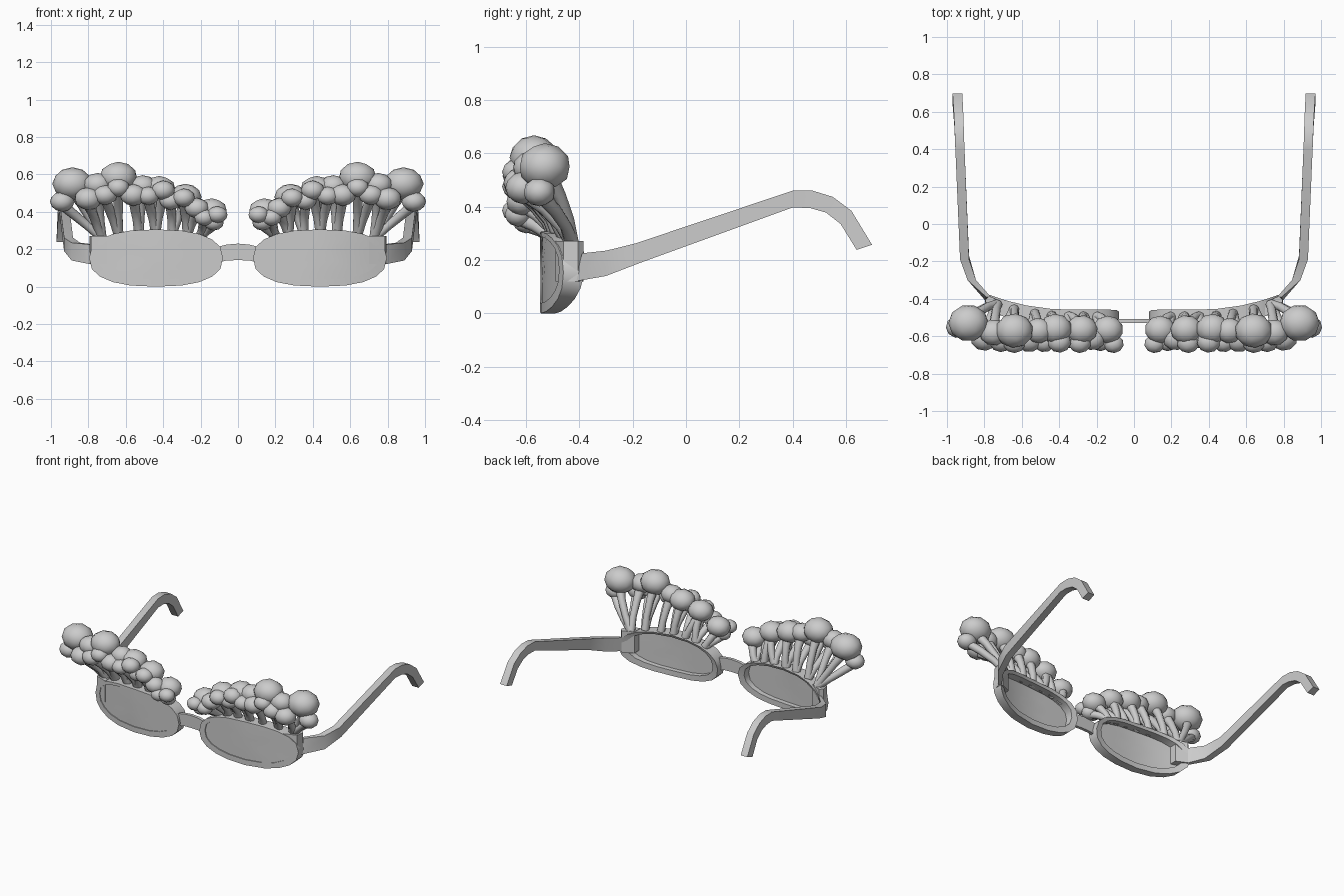
import bpy, bmesh, math, random
from mathutils import Vector

if "Cube" in bpy.data.objects:
    bpy.data.objects.remove(bpy.data.objects["Cube"])

random.seed(4)
grey = bpy.data.materials.new("plain_grey")
grey.diffuse_color = (0.6, 0.6, 0.6, 1)
grey.use_nodes = True
grey.node_tree.nodes["Principled BSDF"].inputs["Base Color"].default_value = grey.diffuse_color


def finish(name, bm, angle=40):
    """Turn a right-hand bmesh into an object mirrored across x = 0."""
    bmesh.ops.recalc_face_normals(bm, faces=bm.faces)
    me = bpy.data.meshes.new(name)
    bm.to_mesh(me)
    bm.free()
    me.materials.append(grey)
    ob = bpy.data.objects.new(name, me)
    bpy.context.collection.objects.link(ob)
    bpy.context.view_layer.objects.active = ob
    ob.select_set(True)
    bpy.ops.object.shade_smooth_by_angle(angle=math.radians(angle))
    ob.select_set(False)
    ob.modifiers.new("mirror", 'MIRROR')
    return ob


def skin(bm, rings, close=False, caps=False):
    """Bridge consecutive closed rings of points with quads."""
    rows = [[bm.verts.new(p) for p in r] for r in rings]
    n = len(rows[0])
    for a, b in zip(rows, rows[1:] + rows[:1] if close else rows[1:]):
        for i in range(n):
            j = (i + 1) % n
            bm.faces.new((a[i], a[j], b[j], b[i]))
    if caps:
        bm.faces.new(rows[0])
        bm.faces.new(rows[-1])
    return rows


def wrap(x):
    """Front surface, sweeping back towards the temple."""
    return -0.548 + 0.09 * (max(0, x - 0.35) / 0.45) ** 2


def oval(cx, cz, rx, rz, n=20, p=0.82):
    pts = []
    for i in range(n):
        t = 2 * math.pi * i / n
        c, s = math.cos(t), math.sin(t)
        pts.append((cx + rx * math.copysign(abs(c) ** p, c),
                    cz + rz * math.copysign(abs(s) ** p, s)))
    return pts


# Rims: four-sided section swept round the oval
outer = oval(0.438, 0.153, 0.358, 0.153)
inner = oval(0.438, 0.163, 0.315, 0.125)


def depth(z):
    return 0.055 + 0.035 * min(1, z / 0.22)


bm = bmesh.new()
skin(bm, [[(x, wrap(x), z) for x, z in outer],
          [(x, wrap(x), z) for x, z in inner],
          [(x, wrap(x) + depth(z) * 0.9, z) for x, z in inner],
          [(x, wrap(x) + depth(z), z) for x, z in outer]], close=True)
finish("rims", bm)

# Lenses: thin curved discs set inside the rims
bm = bmesh.new()
for off in (0.006, 0.022):
    rows = skin(bm, [[(x, wrap(x) + off, z) for x, z in
                      oval(0.438, 0.163, 0.317 * s, 0.127 * s)]
                     for s in (1, 0.75, 0.5, 0.25)])
    bm.faces.new(rows[-1])
finish("lenses", bm)

# Bridge
bm = bmesh.new()
skin(bm, [[(x, -0.53, lo), (x, -0.508, lo), (x, -0.508, hi), (x, -0.53, hi)]
          for x, lo, hi in ((0, 0.142, 0.23), (0.06, 0.14, 0.225),
                            (0.12, 0.125, 0.21))])
finish("bridge", bm)

# Temple arms: (y, x inner, x outer) with low and high profile points
arm = [(-0.415, 0.765, 0.79, -0.415, 0.12, -0.39, 0.225),
       (-0.30, 0.845, 0.89, -0.30, 0.14, -0.30, 0.235),
       (-0.17, 0.882, 0.93, -0.17, 0.19, -0.19, 0.262),
       (0.40, 0.906, 0.955, 0.40, 0.397, 0.40, 0.46),
       (0.47, 0.909, 0.958, 0.465, 0.395, 0.475, 0.46),
       (0.53, 0.911, 0.961, 0.525, 0.378, 0.55, 0.437),
       (0.60, 0.914, 0.965, 0.58, 0.335, 0.62, 0.385),
       (0.70, 0.918, 0.97, 0.64, 0.238, 0.698, 0.257)]
bm = bmesh.new()
skin(bm, [[(xi, yl, zl), (xo, yl, zl), (xo, yh, zh), (xi, yh, zh)]
          for _, xi, xo, yl, zl, yh, zh in arm], caps=True)
finish("temple_arms", bm, 30)

# Hinge blocks joining rims and arms
bm = bmesh.new()
skin(bm, [[(0.70, -0.49, z), (0.785, -0.46, z), (0.795, -0.405, z),
           (0.775, -0.385, z), (0.70, -0.42, z)] for z in (0.12, 0.272)],
     caps=True)
finish("hinges", bm, 30)

# Florets: (x, y, z, radius)
crowns = [(0.64, -0.57, 0.585, 0.092), (0.885, -0.53, 0.55, 0.098),
          (0.42, -0.56, 0.52, 0.08), (0.51, -0.57, 0.535, 0.068),
          (0.28, -0.565, 0.48, 0.078), (0.14, -0.565, 0.405, 0.075)]
buds = [(0.94, -0.55, 0.455, 0.06), (0.80, -0.61, 0.47, 0.068),
        (0.75, -0.58, 0.545, 0.07), (0.71, -0.625, 0.49, 0.06),
        (0.56, -0.62, 0.49, 0.065), (0.48, -0.63, 0.485, 0.055),
        (0.40, -0.63, 0.515, 0.058), (0.36, -0.61, 0.46, 0.055),
        (0.29, -0.635, 0.475, 0.055), (0.22, -0.615, 0.42, 0.06),
        (0.18, -0.63, 0.37, 0.05), (0.11, -0.64, 0.385, 0.05),
        (0.13, -0.60, 0.345, 0.05), (0.64, -0.635, 0.53, 0.055)]
bm = bmesh.new()
for x, y, z, r in crowns + buds:
    res = bmesh.ops.create_icosphere(bm, subdivisions=2, radius=1)
    turn = random.uniform(0, 3)
    c, s = math.cos(turn), math.sin(turn)
    for v in res['verts']:
        a, b, h = v.co
        v.co = (x + r * 1.1 * (a * c - b * s), y + r * (a * s + b * c),
                z + r * 0.9 * h)
finish("florets", bm, 60)


# Stalks: base on rim, then tip inside a floret
def stalk(bm, base, tip, r0, r1):
    base, tip = Vector(base), Vector(tip)
    side = (tip - base).cross(Vector((0, 1, 0))).normalized()
    fwd = side.cross(tip - base).normalized()
    rings = []
    for t, r in ((0, r0), (0.35, r0 * 0.85), (0.7, r0 * 0.95), (1, r1)):
        mid = base.lerp(tip, t) + Vector((0, 0.02 * math.sin(math.pi * t), 0))
        rings.append([mid + r * (side * math.cos(k * math.pi / 4)
                                 + fwd * math.sin(k * math.pi / 4))
                      for k in range(8)])
    skin(bm, rings, caps=True)


stems = [((0.73, 0.265), (0, 1, 6, 7, 8)), ((0.64, 0.285), (0, 9, 19)),
         ((0.53, 0.295), (3, 10)), ((0.44, 0.295), (2, 11, 12)),
         ((0.35, 0.295), (4, 13)), ((0.27, 0.285), (4, 14, 15)),
         ((0.20, 0.27), (5, 16, 18))]
bm = bmesh.new()
for (bx, bz), tips in stems:
    for k in tips:
        if bx == 0.73 and k == 0:
            continue
        x, y, z, r = (crowns + buds)[k]
        stalk(bm, (bx, wrap(bx) + 0.055, bz), (x, y + 0.01, z - r * 0.3),
              0.027, 0.036 if r > 0.065 else 0.028)
finish("stalks", bm, 60)
